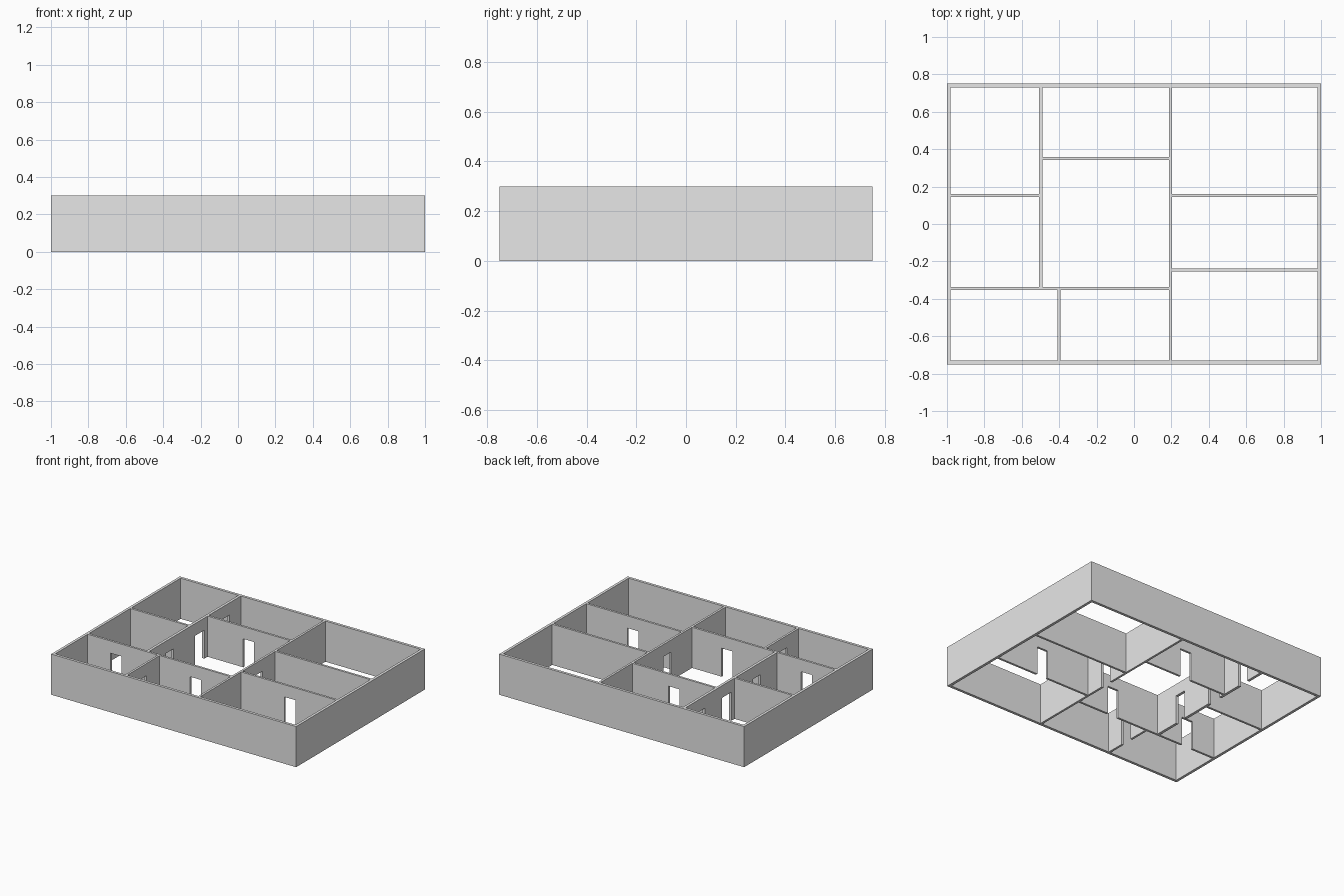
import bpy
import bmesh

cube = bpy.data.objects.get("Cube")
if cube:
    bpy.data.objects.remove(cube, do_unlink=True)

HEIGHT = 0.3
DOOR_HEIGHT = 0.21
DOOR = 0.09

plaster = bpy.data.materials.new("light grey plaster")
plaster.use_nodes = True
plaster.diffuse_color = (0.8, 0.8, 0.8, 1)
plaster.node_tree.nodes["Principled BSDF"].inputs["Base Color"].default_value = (0.8, 0.8, 0.8, 1)


def wall(name, axis, at, start, end, doors=(), thick=0.02):
    """Extrude a wall elevation, with door notches given as (centre, width)."""
    outline = [(start, HEIGHT), (start, 0)]
    for centre, width in sorted(doors):
        a, b = centre - width / 2, centre + width / 2
        outline += [(a, 0), (a, DOOR_HEIGHT), (b, DOOR_HEIGHT), (b, 0)]
    outline += [(end, 0), (end, HEIGHT)]

    def place(u, z, side):
        v = at + side * thick / 2
        return (u, v, z) if axis == "x" else (v, u, z)

    bm = bmesh.new()
    face = bm.faces.new([bm.verts.new(place(u, z, -1)) for u, z in outline])
    extruded = bmesh.ops.extrude_face_region(bm, geom=[face], use_keep_orig=True)
    moved = [g for g in extruded["geom"] if isinstance(g, bmesh.types.BMVert)]
    bmesh.ops.translate(bm, verts=moved, vec=(0, thick, 0) if axis == "x" else (thick, 0, 0))
    bmesh.ops.recalc_face_normals(bm, faces=bm.faces)
    mesh = bpy.data.meshes.new(name)
    bm.to_mesh(mesh)
    bm.free()
    mesh.materials.append(plaster)
    obj = bpy.data.objects.new(name, mesh)
    bpy.context.collection.objects.link(obj)


# Outer shell
wall("front_wall", "x", -0.74, -1, 1)
wall("back_wall", "x", 0.74, -1, 1)
wall("left_outer_wall", "y", 0.99, -0.73, 0.73)
wall("right_outer_wall", "y", -0.99, -0.73, 0.73)

# Long partitions running front to back
wall("long_partition", "y", 0.195, -0.73, 0.73, [(-0.05, DOOR)], 0.016)
wall("hall_partition", "y", -0.498, -0.337, 0.73,
     [(-0.1, DOOR), (0.25, 0.11), (0.55, DOOR)])
wall("front_room_divider", "y", -0.4, -0.73, -0.353, [(-0.55, DOOR)], 0.016)

# Cross partitions running side to side
wall("front_partition", "x", -0.345, -0.98, 0.187, [(-0.748, DOOR), (-0.1, DOOR)], 0.016)
wall("back_hall_partition", "x", 0.35, -0.488, 0.187, [(-0.152, DOOR)], 0.016)
wall("right_room_divider", "x", 0.152, -0.98, -0.508, (), 0.016)
wall("left_back_divider", "x", 0.152, 0.203, 0.98, (), 0.016)
wall("left_front_divider", "x", -0.245, 0.203, 0.98, [(0.6, DOOR)], 0.016)
